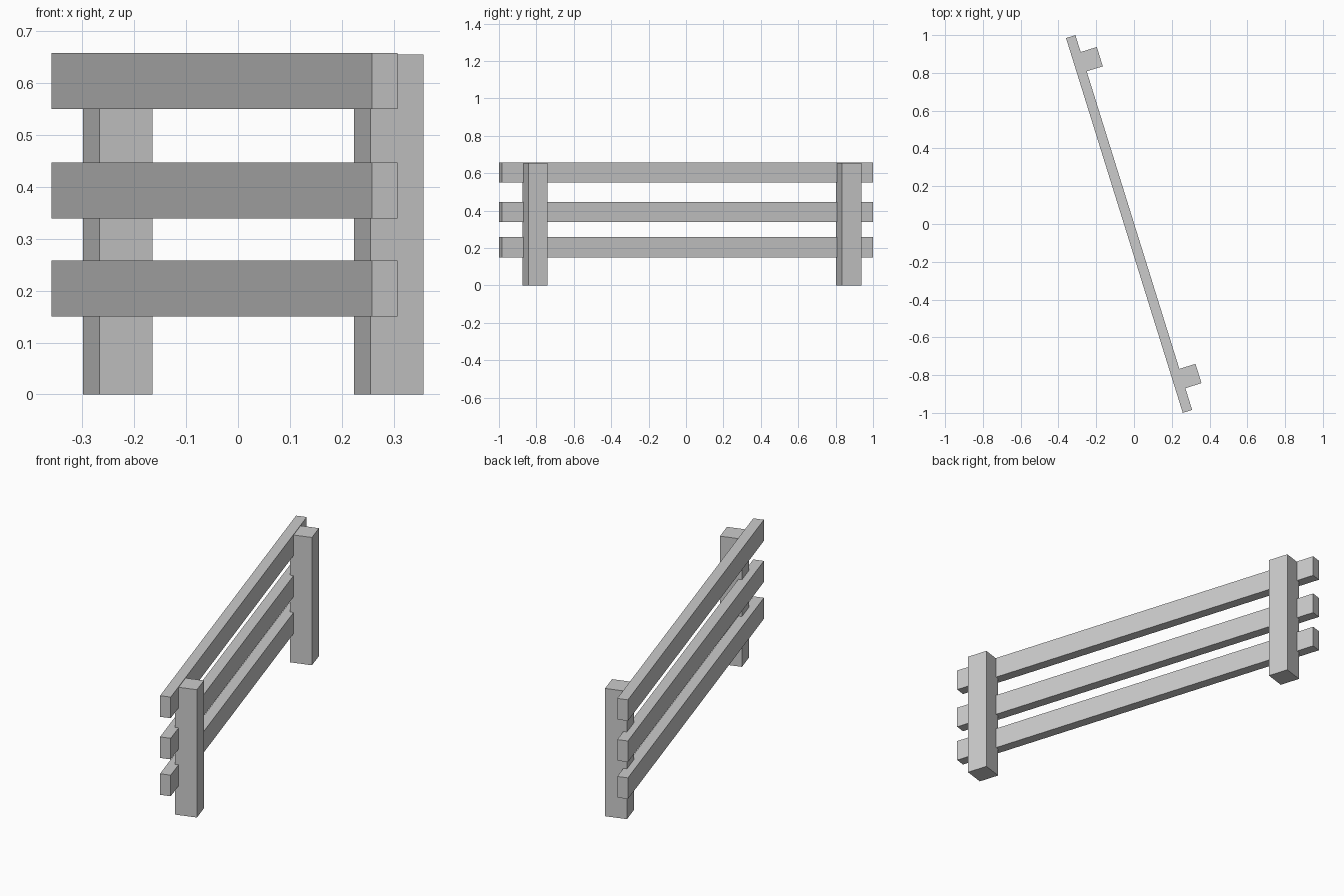
import bpy
from math import radians
from mathutils import Matrix, Vector

if "Cube" in bpy.data.objects:
    bpy.data.objects.remove(bpy.data.objects["Cube"])

# Fence frame: turned about z, centred on the rails
FRAME = Matrix.Translation((-0.026, 0, 0)) @ Matrix.Rotation(radians(17.3), 4, 'Z')


def box(name, x, y, z):
    """Box from (min, max) ranges in the fence's own frame."""
    bpy.ops.mesh.primitive_cube_add(size=1)
    ob = bpy.context.object
    ob.name = name
    size = [b - a for a, b in (x, y, z)]
    centre = Vector([(a + b) / 2 for a, b in (x, y, z)])
    ob.data.transform(Matrix.Diagonal((*size, 1)))
    ob.matrix_world = FRAME @ Matrix.Translation(centre)
    return ob


# Three horizontal rails
for label, z0 in (("lower", 0.15), ("middle", 0.339), ("upper", 0.55)):
    box(label + "_rail", (-0.026, 0.026), (-1.039, 1.039), (z0, z0 + 0.108))

# Two square posts, with the rails let into their faces
for label, y in (("front", -0.865), ("back", 0.892)):
    box(label + "_post", (0.0085, 0.1155), (y - 0.0535, y + 0.0535), (0, 0.655))
